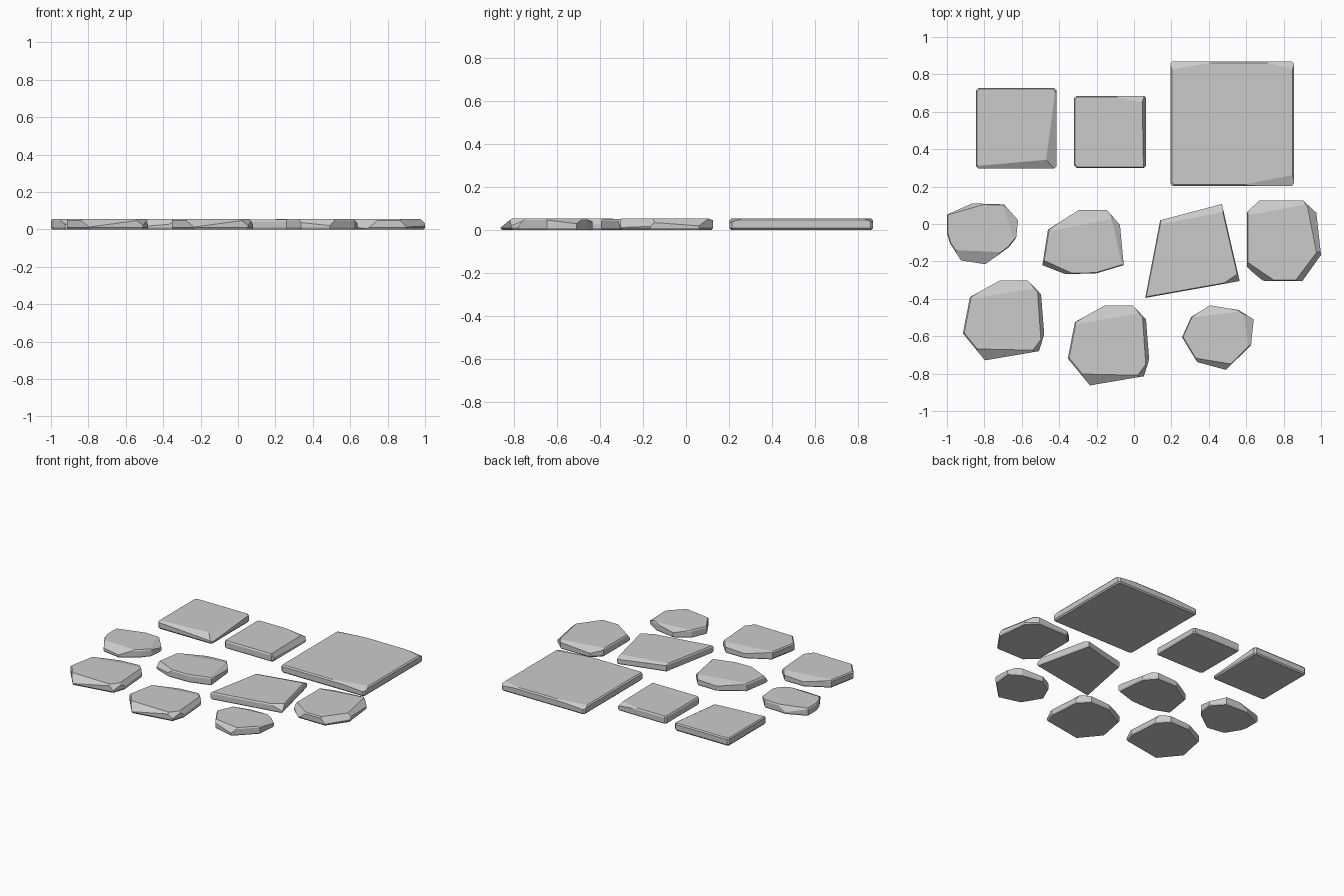
import bpy, bmesh
from mathutils import Vector

H = 0.055


def slab(name, outline, chips=(), h=H, inset=0.03):
    """Convex stone with chamfered rims; each chip is a plane through three points."""
    bm = bmesh.new()
    c = Vector((sum(p[0] for p in outline), sum(p[1] for p in outline))) / len(outline)
    rim = 0.009
    for z, s in ((0, 1 - inset), (rim, 1), (h - rim, 1), (h, 1 - inset)):
        for p in outline:
            q = c + (Vector(p) - c) * s
            bm.verts.new((q.x, q.y, z))
    bmesh.ops.convex_hull(bm, input=bm.verts[:])
    mid = Vector((c.x, c.y, h / 2))
    for a, b, low in chips:
        a, b, low = Vector((*a, h)), Vector((*b, h)), Vector(low)
        n = (b - a).cross(low - a).normalized()
        if n.dot(mid - a) > 0:
            n = -n
        bmesh.ops.bisect_plane(bm, geom=bm.verts[:] + bm.edges[:] + bm.faces[:],
                               plane_co=a, plane_no=n, clear_outer=True)
        edges = [e for e in bm.edges if e.is_boundary]
        bmesh.ops.holes_fill(bm, edges=edges, sides=0)
    bmesh.ops.dissolve_limit(bm, angle_limit=0.01, verts=bm.verts[:], edges=bm.edges[:])
    bmesh.ops.recalc_face_normals(bm, faces=bm.faces[:])
    me = bpy.data.meshes.new(name)
    bm.to_mesh(me)
    bm.free()
    bpy.context.collection.objects.link(bpy.data.objects.new(name, me))


def square(x0, y0, x1, y1, c=0.012):
    """Square outline with clipped corners."""
    return [(x0 + c, y0), (x1 - c, y0), (x1, y0 + c), (x1, y1 - c),
            (x1 - c, y1), (x0 + c, y1), (x0, y1 - c), (x0, y0 + c)]


# Square paving tiles
slab("square_tile_left", square(-.845, .297, -.415, .727),
     [((-.84, .31), (-.45, .345), (-.46, .297, .025)),
      ((-.425, .68), (-.468, .36), (-.415, .36, .02))])
slab("square_tile_middle", square(-.32, .30, .065, .685),
     [((-.10, .68), (.05, .65), (.05, .685, .035)),
      ((.045, .60), (.05, .33), (.065, .31, .03))])
slab("square_tile_large", square(.195, .203, .855, .87), inset=0.025,
     chips=[((.60, .213), (.84, .26), (.855, .203, .035)),
            ((.70, .865), (.84, .83), (.855, .87, .035)),
            ((.21, .83), (.40, .86), (.195, .87, .035))])

# Irregular stepping stones, middle row
slab("stone_west", [(-1, .05), (-.865, .11), (-.695, .105), (-.62, .02), (-.63, -.075),
                    (-.67, -.125), (-.795, -.215), (-.925, -.195), (-.985, -.1), (-1, -.05)],
     [((-.99, .05), (-.87, .085), (-.94, .085, .02)),
      ((-.70, .09), (-.65, -.06), (-.62, .02, .03)),
      ((-.95, -.14), (-.72, -.15), (-.795, -.215, .02))])
slab("stone_centre", [(-.49, -.22), (-.46, -.03), (-.295, .075), (-.145, .075),
                      (-.075, -.005), (-.055, -.22), (-.205, -.265), (-.37, -.267)],
     [((-.46, -.04), (-.10, .03), (-.295, .075, .035)),
      ((-.47, -.20), (-.36, -.25), (-.43, -.245, .02)),
      ((-.12, .03), (-.07, -.19), (-.075, -.005, .03))])
slab("stone_kite", [(.06, -.395), (.14, .02), (.47, .107), (.565, -.305)],
     [((.15, .0), (.46, .06), (.47, .107, .035)),
      ((.49, -.31), (.55, -.27), (.565, -.305, .015))], h=0.052, inset=0.025)
slab("stone_east", [(.605, .065), (.67, .125), (.905, .125), (.975, .06),
                    (1, -.165), (.9, -.305), (.685, -.305), (.605, -.23)],
     [((.63, -.22), (.74, -.295), (.645, -.267, .01)),
      ((.93, .08), (.975, -.15), (.975, .06, .02)),
      ((.62, .05), (.90, .10), (.67, .125, .03)),
      ((.88, -.28), (.97, -.16), (.95, -.235, .015))])

# Irregular stepping stones, front row
for name, dx, dy in (("stone_front_left", 0, 0), ("stone_front_middle", .561, -.134)):
    pts = [(-.915, -.585), (-.877, -.39), (-.717, -.302), (-.567, -.302),
           (-.497, -.375), (-.48, -.59), (-.508, -.68), (-.797, -.729)]
    chips = [((-.84, -.668), (-.52, -.675), (-.797, -.729, .012)),
             ((-.86, -.40), (-.53, -.345), (-.717, -.302, .035)),
             ((-.515, -.375), (-.50, -.59), (-.48, -.59, .025)),
             ((-.545, -.68), (-.50, -.62), (-.508, -.68, .02))]
    slab(name, [(x + dx, y + dy) for x, y in pts],
         [((a[0] + dx, a[1] + dy), (b[0] + dx, b[1] + dy), (q[0] + dx, q[1] + dy, q[2]))
          for a, b, q in chips])
slab("stone_front_right", [(.257, -.605), (.305, -.497), (.406, -.435), (.56, -.46),
                           (.64, -.51), (.626, -.647), (.492, -.78), (.337, -.738)],
     [((.31, -.50), (.60, -.465), (.406, -.435, .035)),
      ((.345, -.72), (.50, -.745), (.492, -.78, .02)),
      ((.59, -.50), (.61, -.64), (.64, -.51, .03))])
